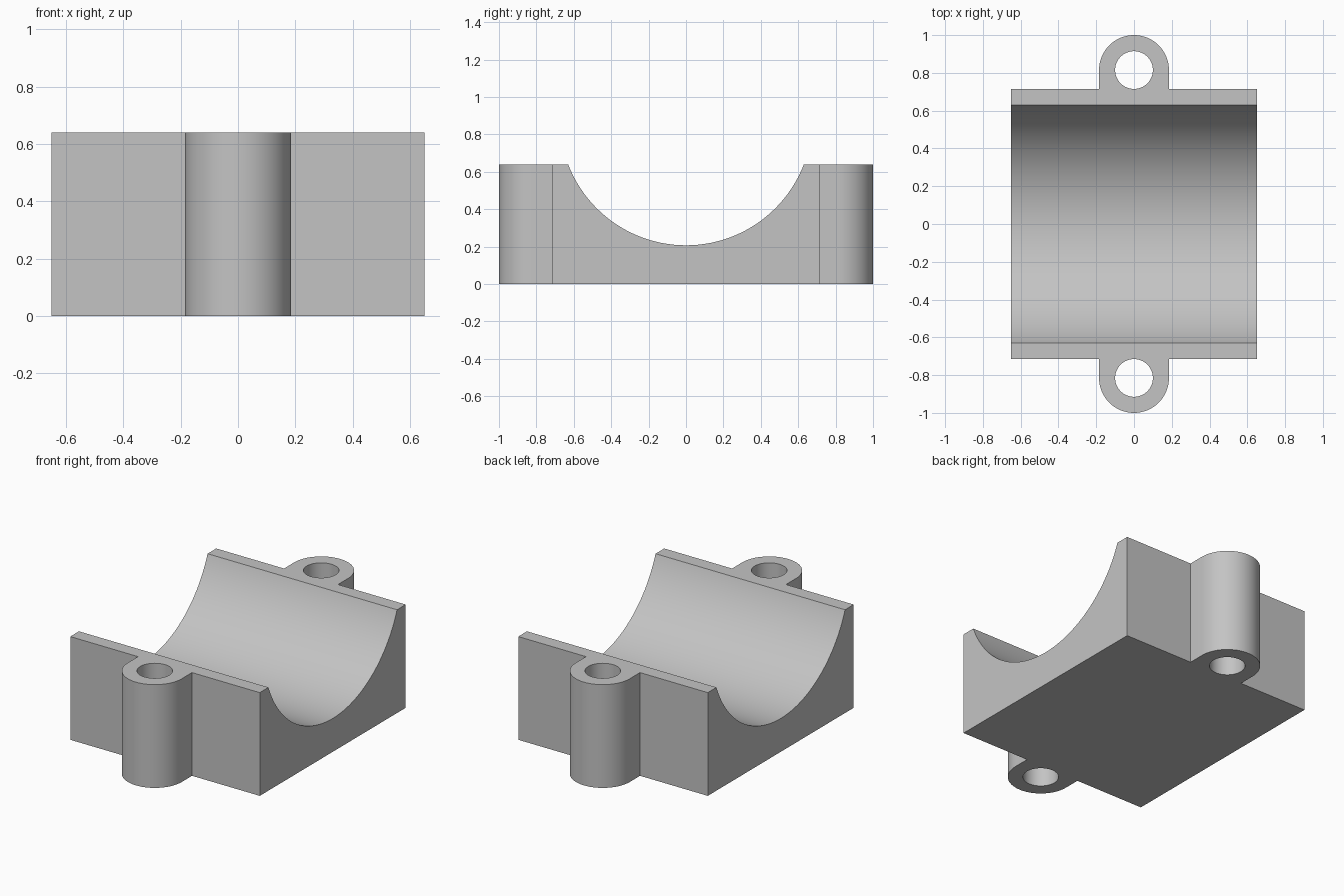
import bpy, bmesh
from math import sin, cos, pi, radians
from mathutils import Matrix

cube = bpy.data.objects.get("Cube")
if cube:
    bpy.data.objects.remove(cube, do_unlink=True)

HALF_X, HALF_Y, HEIGHT = 0.65, 0.715, 0.64
LUG_Y, LUG_R, HOLE_R = 0.815, 0.185, 0.1
BORE_R, BORE_Z = 0.675, 0.882

grey = bpy.data.materials.new("plain grey")
grey.use_nodes = True
colour = (0.55, 0.55, 0.55, 1)
grey.diffuse_color = colour
grey.node_tree.nodes["Principled BSDF"].inputs["Base Color"].default_value = colour


def add_object(name, bm):
    bmesh.ops.recalc_face_normals(bm, faces=bm.faces)
    mesh = bpy.data.meshes.new(name)
    bm.to_mesh(mesh)
    bm.free()
    mesh.materials.append(grey)
    obj = bpy.data.objects.new(name, mesh)
    bpy.context.collection.objects.link(obj)
    return obj


def cylinder_cutter(name, radius, depth, sides, matrix):
    bm = bmesh.new()
    bmesh.ops.create_cone(bm, cap_ends=True, segments=sides, radius1=radius,
                          radius2=radius, depth=depth, matrix=matrix)
    obj = add_object(name, bm)
    obj.hide_render = True
    return obj


# Plan outline: block with a rounded lug on the back, then the same turned half round
half = [(HALF_X, HALF_Y), (LUG_R, HALF_Y)]
half += [(LUG_R * cos(pi * i / 32), LUG_Y + LUG_R * sin(pi * i / 32)) for i in range(33)]
half += [(-LUG_R, HALF_Y), (-HALF_X, HALF_Y)]
outline = half + [(-x, -y) for x, y in half]

# Block extruded from the outline
bm = bmesh.new()
base = bm.faces.new([bm.verts.new((x, y, 0)) for x, y in outline])
top = bmesh.ops.extrude_face_region(bm, geom=[base])["geom"]
bmesh.ops.translate(bm, vec=(0, 0, HEIGHT),
                    verts=[v for v in top if isinstance(v, bmesh.types.BMVert)])
block = add_object("bearing_block", bm)

# Cradle trough and bolt holes
cutters = [cylinder_cutter("trough_cutter", BORE_R, 2, 128,
                           Matrix.Translation((0, 0, BORE_Z)) @ Matrix.Rotation(pi / 2, 4, "Y"))]
for side, y in (("front", -LUG_Y), ("back", LUG_Y)):
    cutters.append(cylinder_cutter(side + "_hole_cutter", HOLE_R, 2, 48,
                                   Matrix.Translation((0, y, HEIGHT / 2))))

bpy.ops.object.select_all(action="DESELECT")
bpy.context.view_layer.objects.active = block
block.select_set(True)
for cutter in cutters:
    mod = block.modifiers.new(cutter.name, "BOOLEAN")
    mod.operation, mod.solver, mod.object = "DIFFERENCE", "EXACT", cutter
    bpy.ops.object.modifier_apply(modifier=mod.name)
    bpy.data.objects.remove(cutter, do_unlink=True)

bpy.ops.object.shade_smooth_by_angle(angle=radians(30))
